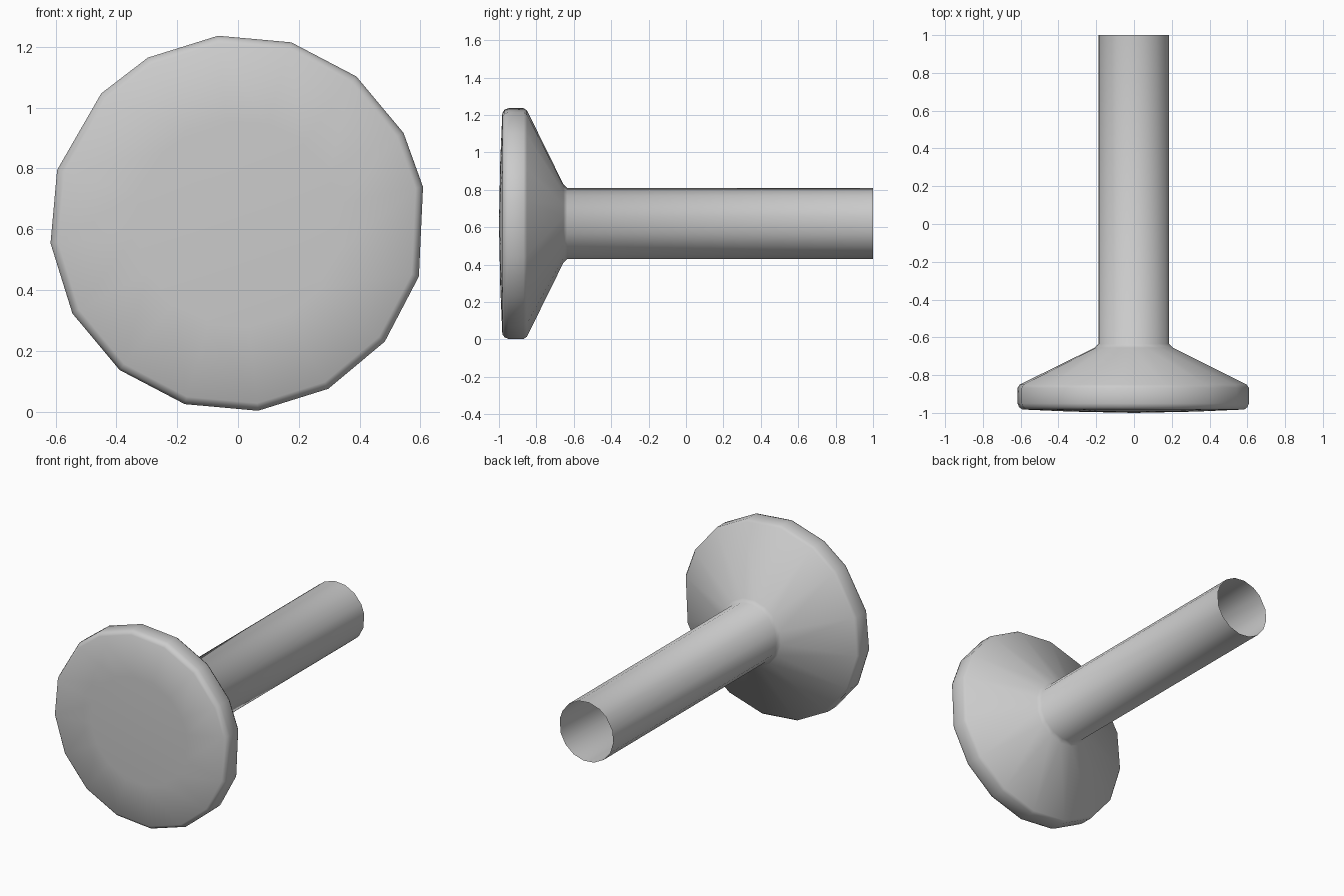
import bpy, bmesh, math

if "Cube" in bpy.data.objects:
    bpy.data.objects.remove(bpy.data.objects["Cube"])

CENTRE_Z = 0.62
SIDES = 16
# Regular 16-sided ring, with two slightly displaced spokes
angles = [math.radians(6.1 + i * 22.5) for i in range(SIDES)]
angles[0] = math.radians(11.1)
angles[6] = math.radians(136.5)


def lathe(name, profile, spokes, tip_y=None):
    """Sweep (radius, y) points round the y axis; tip_y closes the front."""
    bm = bmesh.new()
    rings = [[bm.verts.new((r * math.cos(a), y, CENTRE_Z + r * math.sin(a)))
              for a in spokes] for r, y in profile]
    n = len(spokes)
    for a, b in zip(rings, rings[1:]):
        for i in range(n):
            j = (i + 1) % n
            bm.faces.new((a[i], a[j], b[j], b[i]))
    if tip_y is not None:
        tip = bm.verts.new((0, tip_y, CENTRE_Z))
        for i in range(n):
            bm.faces.new((tip, rings[0][(i + 1) % n], rings[0][i]))
    bmesh.ops.recalc_face_normals(bm, faces=bm.faces)
    # Open tube: make sure the normals point outward
    bm.normal_update()
    bm.faces.ensure_lookup_table()
    f = max(bm.faces, key=lambda f: f.calc_center_median().y)
    c = f.calc_center_median()
    if f.normal.x * c.x + f.normal.z * (c.z - CENTRE_Z) < 0:
        bmesh.ops.reverse_faces(bm, faces=bm.faces)
    for f in bm.faces:
        f.smooth = True
    mesh = bpy.data.meshes.new(name)
    bm.to_mesh(mesh)
    bm.free()
    ob = bpy.data.objects.new(name, mesh)
    bpy.context.collection.objects.link(ob)
    return ob


# Domed face, rounded rim, cone and open-ended shaft in one skin
lathe("knob_with_shaft", [
    (0.34, -0.993), (0.595, -0.982), (0.612, -0.97), (0.62, -0.95),
    (0.62, -0.868), (0.608, -0.85), (0.21, -0.655), (0.19, -0.635),
    (0.19, 1.0)], angles, tip_y=-1.0)
